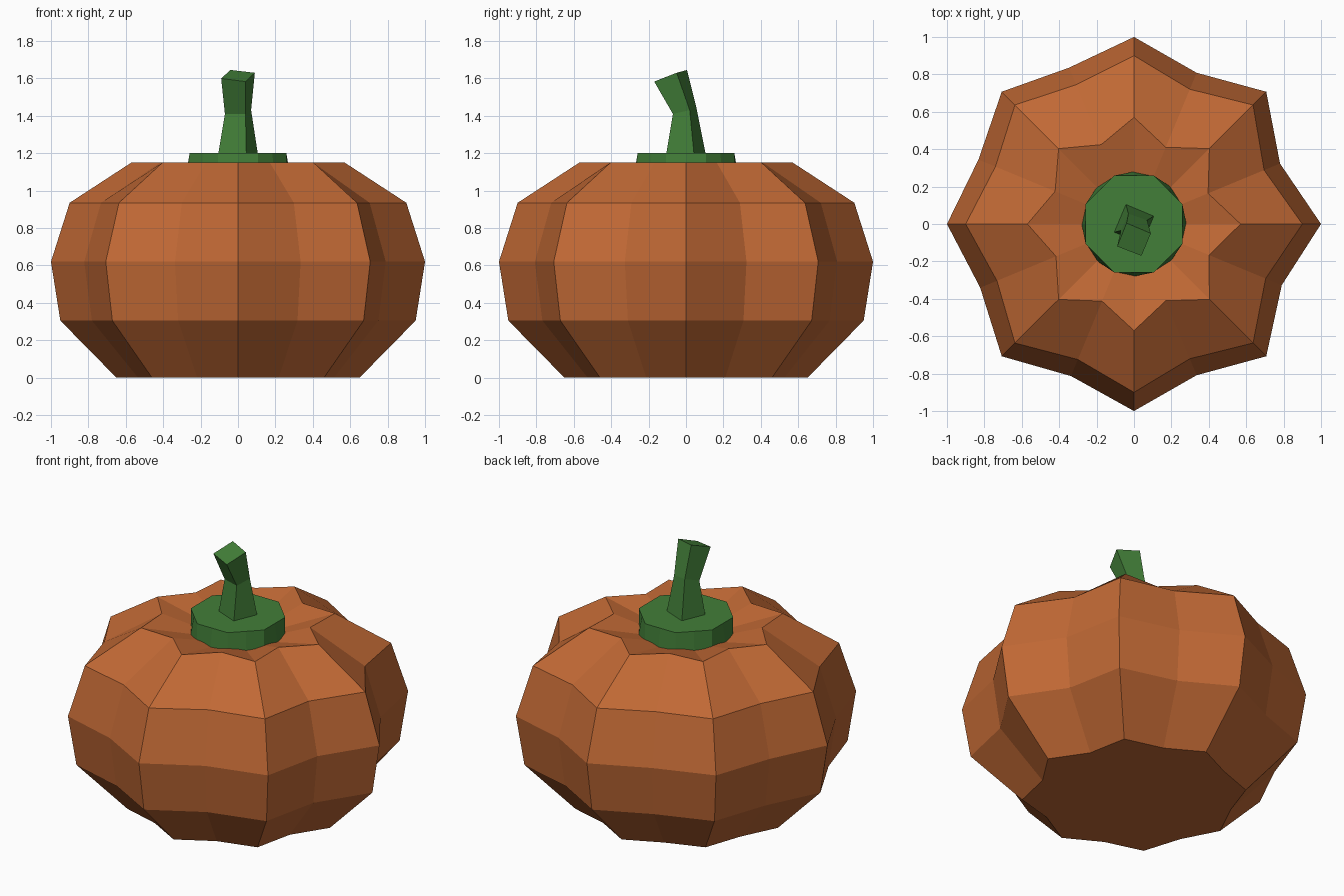
import bpy, bmesh
from math import sin, cos, pi

if "Cube" in bpy.data.objects:
    bpy.data.objects.remove(bpy.data.objects["Cube"])


def material(name, rgb):
    m = bpy.data.materials.new(name)
    m.diffuse_color = (*rgb, 1)
    m.use_nodes = True
    m.node_tree.nodes["Principled BSDF"].inputs["Base Color"].default_value = m.diffuse_color
    return m


def loft(name, rings, mat):
    """Bridge rings with equal vertex counts and cap both ends."""
    bm = bmesh.new()
    loops = [[bm.verts.new(p) for p in ring] for ring in rings]
    n = len(loops[0])
    for a, b in zip(loops, loops[1:]):
        for i in range(n):
            j = (i + 1) % n
            bm.faces.new((a[i], a[j], b[j], b[i]))
    bm.faces.new(loops[0])
    bm.faces.new(loops[-1])
    bmesh.ops.recalc_face_normals(bm, faces=bm.faces)
    mesh = bpy.data.meshes.new(name)
    bm.to_mesh(mesh)
    bm.free()
    mesh.materials.append(mat)
    ob = bpy.data.objects.new(name, mesh)
    bpy.context.collection.objects.link(ob)
    return ob


def star(z, ridge, valleys):
    """16-point ring alternating ridge and valley radii."""
    pts = []
    for i in range(16):
        r = ridge * (valleys[i // 2] if i % 2 else 1)
        pts.append((r * cos(i * pi / 8), r * sin(i * pi / 8), z))
    return pts


orange = material("orange_skin", (0.53, 0.14, 0.035))
green = material("green_stalk", (0.055, 0.21, 0.04))

# Ribbed body: height, ridge radius, valley depth factor
valleys = [0.845, 0.875, 0.905, 0.90, 0.89, 0.88, 0.875, 0.855]
profile = [(0.0, 0.65, 1.0), (0.305, 0.95, 1.0), (0.62, 1.0, 1.0),
           (0.935, 0.90, 0.99), (1.15, 0.57, 0.89), (1.07, 0.20, 1.1)]
loft("pumpkin_body",
     [star(z, r, [v * f for v in valleys]) for z, r, f in profile], orange)

# Stalk collar: octagonal top over a 16-sided base
flat = cos(pi / 8)
loft("stalk_collar", [star(1.07, 0.28, [1] * 8),
                      star(1.2, 0.28 * flat, [1 / flat] * 8)], green)

# Bent four-sided stalk
loft("stalk", [
    [(-.045, .11, 1.17), (.11, .045, 1.17), (.045, -.11, 1.17), (-.11, -.045, 1.17)],
    [(-.03, .055, 1.445), (.07, .02, 1.43), (.04, -.07, 1.41), (-.07, -.035, 1.41)],
    [(-.04, .005, 1.645), (.09, -.05, 1.63), (.04, -.17, 1.583), (-.09, -.12, 1.60)],
], green)
